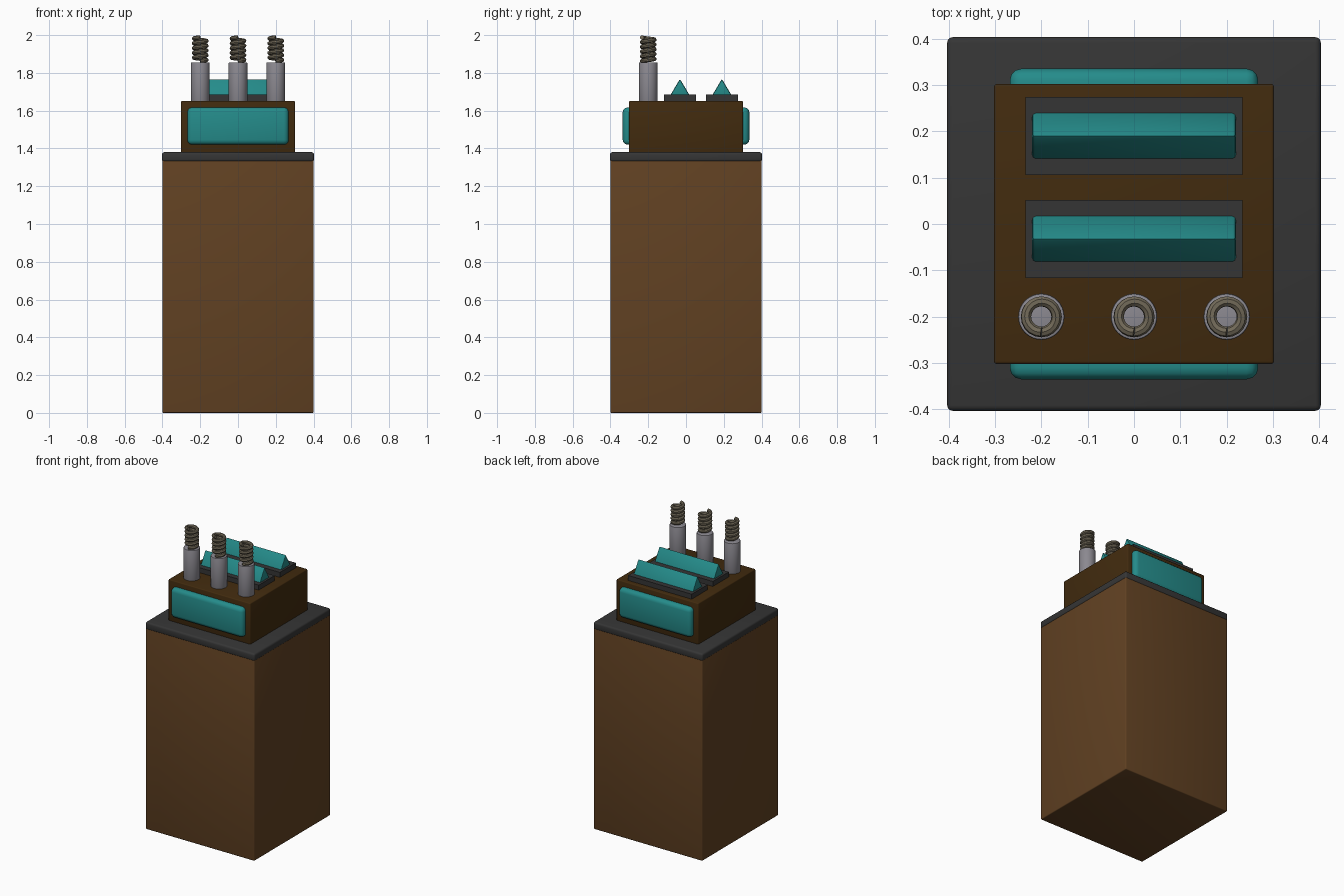
import bpy
import math
from mathutils import Vector

cube = bpy.data.objects.get("Cube")
if cube:
    bpy.data.objects.remove(cube, do_unlink=True)


def material(name, rgb):
    mat = bpy.data.materials.new(name)
    mat.use_nodes = True
    color = (*rgb, 1.0)
    mat.diffuse_color = color
    bsdf = mat.node_tree.nodes["Principled BSDF"]
    bsdf.inputs["Base Color"].default_value = color
    bsdf.inputs["Roughness"].default_value = 0.6
    return mat


brown = material("wood brown", (0.120, 0.053, 0.016))
dark_brown = material("dark brown", (0.054, 0.024, 0.0045))
charcoal = material("charcoal", (0.036, 0.036, 0.036))
teal = material("teal", (0.018, 0.26, 0.255))
steel = material("light steel", (0.26, 0.25, 0.28))
bronze = material("coil bronze", (0.17, 0.145, 0.10))


def finish(obj, name, mat, bevel=0.0, segments=3):
    """Name, colour, bevel and shade a new part."""
    obj.name = obj.data.name = name
    obj.data.materials.append(mat)
    bpy.ops.object.select_all(action="DESELECT")
    obj.select_set(True)
    bpy.context.view_layer.objects.active = obj
    if bevel:
        mod = obj.modifiers.new("soft edges", "BEVEL")
        mod.width = bevel
        mod.segments = segments
        mod.limit_method = "ANGLE"
        bpy.ops.object.modifier_apply(modifier=mod.name)
    bpy.ops.object.shade_smooth_by_angle(angle=math.radians(35))
    return obj


def box(name, mat, low, high, bevel=0.0):
    low, high = Vector(low), Vector(high)
    bpy.ops.mesh.primitive_cube_add(size=1, location=(low + high) / 2)
    obj = bpy.context.object
    obj.scale = high - low
    bpy.ops.object.transform_apply(location=False, rotation=False, scale=True)
    return finish(obj, name, mat, bevel)


def wedge(name, mat, y, z, half_length, half_width, height):
    """Triangular ridge running along x."""
    profile = [(-half_width, 0), (half_width, 0), (0, height)]
    verts = [(x, y + py, z + pz) for x in (-half_length, half_length) for py, pz in profile]
    faces = [(0, 2, 1), (3, 4, 5), (0, 1, 4, 3), (1, 2, 5, 4), (2, 0, 3, 5)]
    mesh = bpy.data.meshes.new(name)
    mesh.from_pydata(verts, [], faces)
    obj = bpy.data.objects.new(name, mesh)
    bpy.context.collection.objects.link(obj)
    return finish(obj, name, mat, 0.008, 2)


def coil(name, mat, x, y, low, high, radius, wire, turns, steps=20):
    """Round wire wound into a helix."""
    curve = bpy.data.curves.new(name, "CURVE")
    curve.dimensions = "3D"
    curve.bevel_depth = wire
    curve.bevel_resolution = 2
    curve.use_fill_caps = True
    count = turns * steps
    spline = curve.splines.new("POLY")
    spline.points.add(count)
    for i, point in enumerate(spline.points):
        angle = math.tau * i / steps - math.pi / 2
        height = low + (high - low) * i / count
        point.co = (x + radius * math.cos(angle), y + radius * math.sin(angle), height, 1)
    obj = bpy.data.objects.new(name, curve)
    bpy.context.collection.objects.link(obj)
    bpy.ops.object.select_all(action="DESELECT")
    obj.select_set(True)
    bpy.context.view_layer.objects.active = obj
    bpy.ops.object.convert(target="MESH")
    return finish(bpy.context.object, name, mat)


# Main column, cap slab and upper housing
box("main_body", brown, (-0.4, -0.4, 0), (0.4, 0.4, 1.34), 0.006)
box("cap_slab", charcoal, (-0.403, -0.403, 1.33), (0.403, 0.403, 1.38), 0.012)
box("upper_housing", dark_brown, (-0.302, -0.302, 1.37), (0.302, 0.302, 1.652), 0.006)

# Rounded panels on the front and back of the housing
for side, name in ((-1, "front_panel"), (1, "back_panel")):
    ys = sorted((side * 0.26, side * 0.335))
    box(name, teal, (-0.268, ys[0], 1.42), (0.268, ys[1], 1.617), 0.025)

# Ridged switches on their base plates
for y, name in ((-0.032, "front"), (0.19, "back")):
    box(name + "_switch_plate", charcoal, (-0.234, y - 0.084, 1.64), (0.234, y + 0.084, 1.685))
    wedge(name + "_switch_ridge", teal, y, 1.675, 0.22, 0.055, 0.093)

# Row of terminal posts topped with springs
for x, name in ((-0.2, "right"), (0, "middle"), (0.2, "left")):
    bpy.ops.mesh.primitive_cylinder_add(vertices=32, radius=0.05, depth=0.215, location=(x, -0.2, 1.7475))
    finish(bpy.context.object, name + "_post", steel, 0.004, 2)
    coil(name + "_spring", bronze, x, -0.2, 1.862, 1.988, 0.033, 0.0115, 5)
